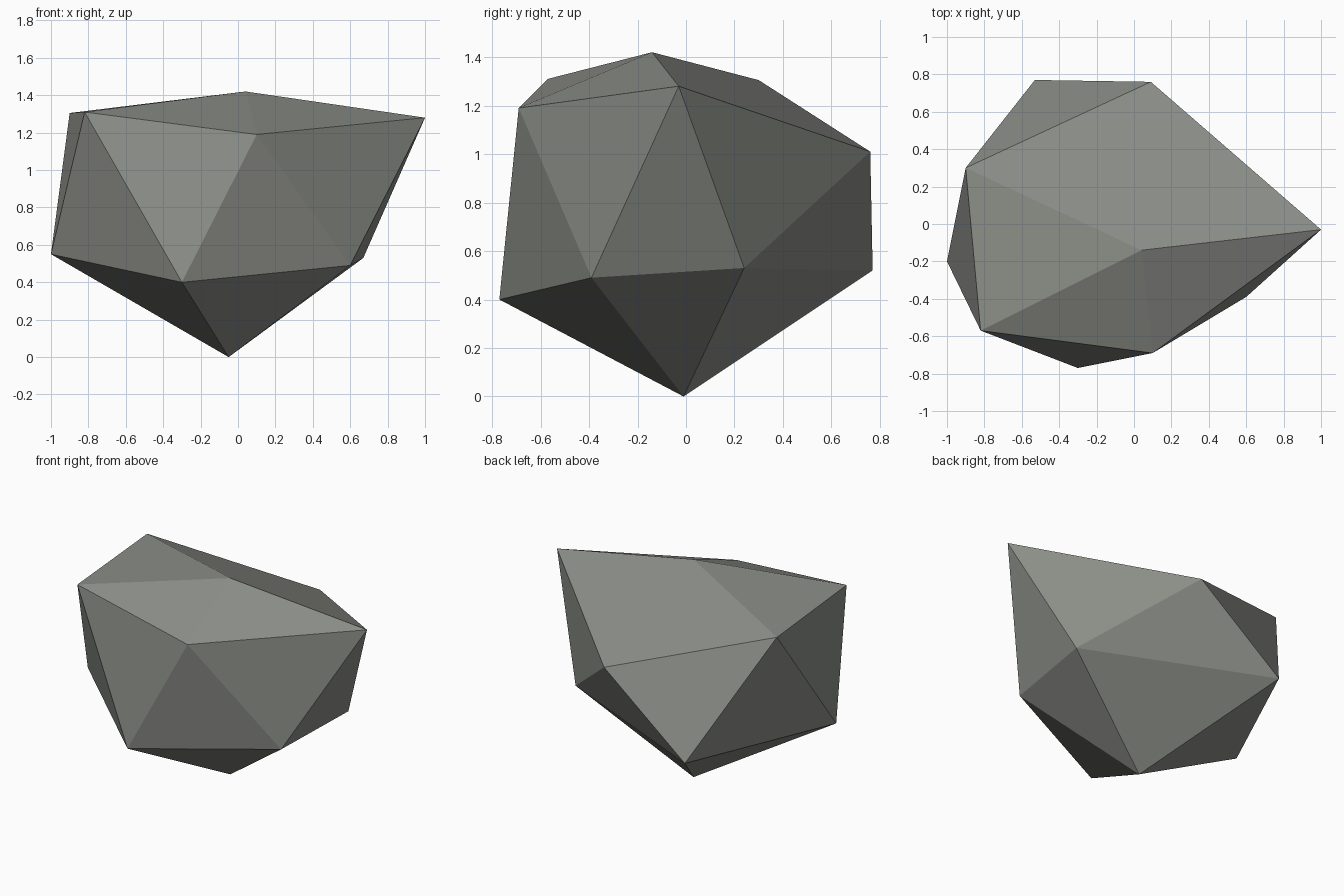
import bpy, bmesh

if "Cube" in bpy.data.objects:
    bpy.data.objects.remove(bpy.data.objects["Cube"])

# Rock: a hand-chipped icosahedron (bottom tip, two staggered rings of five, top tip)
bottom = (-0.05, -0.01, 0.0)
top = (0.04, -0.14, 1.42)
lower = [(-0.30, -0.77, 0.40), (0.60, -0.39, 0.49), (0.67, 0.24, 0.53),
         (-0.53, 0.77, 0.52), (-1.0, -0.20, 0.55)]
upper = [(0.10, -0.69, 1.19), (1.0, -0.03, 1.28), (0.09, 0.76, 1.01),
         (-0.90, 0.30, 1.305), (-0.82, -0.57, 1.31)]

bm = bmesh.new()
b, t = bm.verts.new(bottom), bm.verts.new(top)
lo = [bm.verts.new(p) for p in lower]
up = [bm.verts.new(p) for p in upper]

# Facets: lower cap, zig-zag band, upper cap
for i in range(5):
    j = (i + 1) % 5
    bm.faces.new((b, lo[j], lo[i]))
    bm.faces.new((lo[i], lo[j], up[i]))
    bm.faces.new((lo[j], up[j], up[i]))
    bm.faces.new((up[i], up[j], t))
bmesh.ops.recalc_face_normals(bm, faces=bm.faces)

mesh = bpy.data.meshes.new("rock")
bm.to_mesh(mesh)
bm.free()

# Stone colour
stone = bpy.data.materials.new("stone grey")
stone.diffuse_color = (0.26, 0.27, 0.245, 1)
stone.use_nodes = True
stone.node_tree.nodes["Principled BSDF"].inputs["Base Color"].default_value = stone.diffuse_color
mesh.materials.append(stone)

rock = bpy.data.objects.new("rock", mesh)
bpy.context.collection.objects.link(rock)
